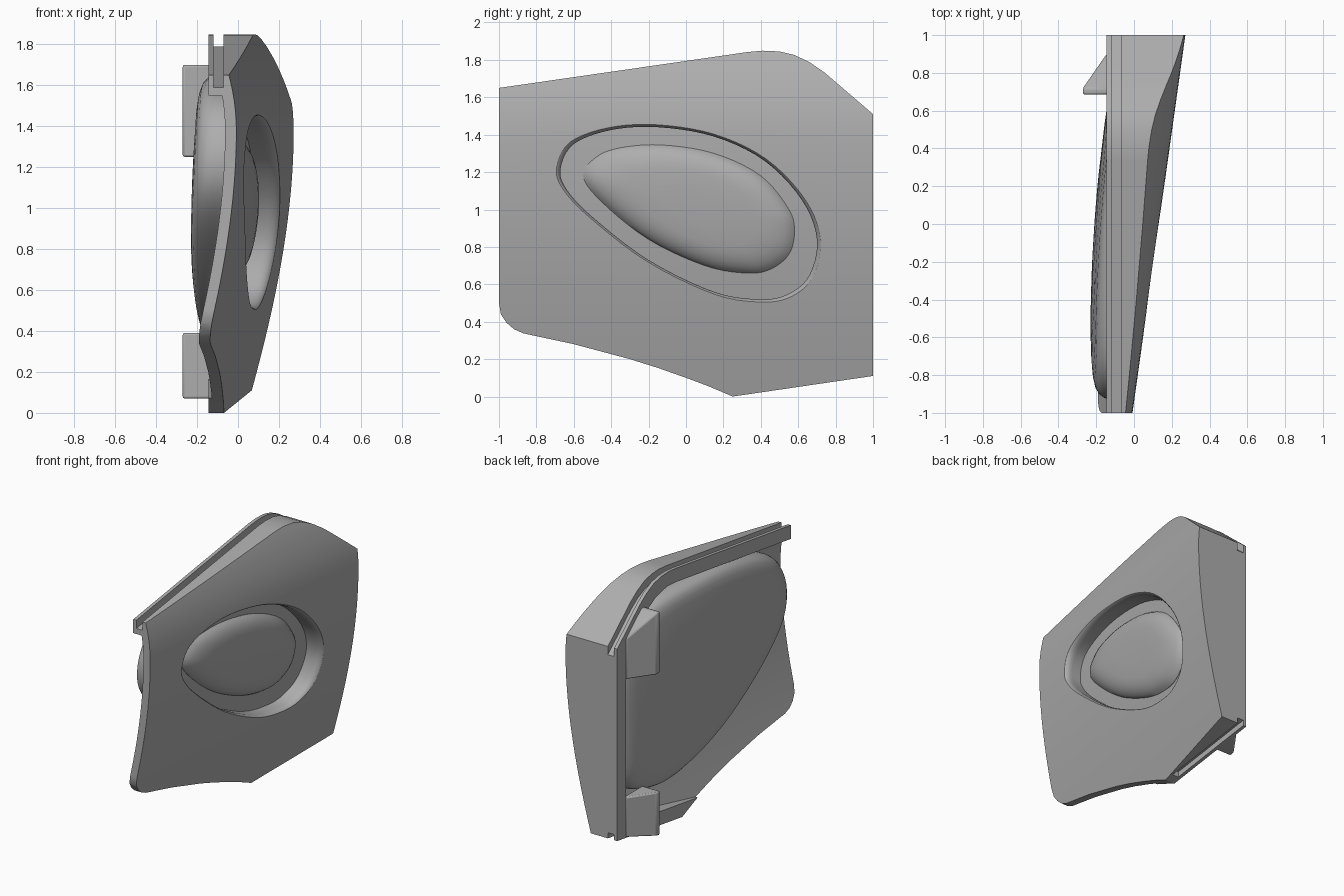
import bpy, bmesh, math
from mathutils import Vector

cube = bpy.data.objects.get("Cube")
if cube:
    bpy.data.objects.remove(cube, do_unlink=True)

grey = bpy.data.materials.new("plain grey")
grey.use_nodes = True
grey.diffuse_color = (0.42, 0.42, 0.42, 1)
grey.node_tree.nodes["Principled BSDF"].inputs["Base Color"].default_value = (0.42, 0.42, 0.42, 1)

INNER = -0.145   # flat mounting plane
SHEET = 0.055    # shell thickness
DEPTH = 0.125    # recess depth


def outer(y, z):
    """Curved outer skin, leaning with y."""
    d = z - 1.38
    drop = 0.5 * d * d if d > 0 else 0.165 * d * d + 0.03 * d ** 3
    return 0.132 - drop + 0.14 * y


def pad_face(y, z):
    """Gently domed face of the inner pad."""
    return -0.21 + 0.07 * y + 0.06 * y * y + 0.06 * (z - 0.8) ** 2


def finish(name, bm):
    bmesh.ops.recalc_face_normals(bm, faces=bm.faces)
    mesh = bpy.data.meshes.new(name)
    bm.to_mesh(mesh)
    bm.free()
    mesh.materials.append(grey)
    obj = bpy.data.objects.new(name, mesh)
    bpy.context.collection.objects.link(obj)
    return obj


def bridge(bm, a, b):
    for i in range(len(a)):
        j = (i + 1) % len(a)
        bm.faces.new((a[i], a[j], b[j], b[i]))


def solid(name, ring_a, ring_b):
    """Closed block between two matching polygons."""
    bm = bmesh.new()
    rings = [[bm.verts.new(p) for p in ring] for ring in (ring_a, ring_b)]
    bridge(bm, *rings)
    for r in rings:
        bm.faces.new(r)
    return finish(name, bm)


def prism(name, pts, x0, x1):
    """Side outline (y, z) extruded along x."""
    return solid(name, *([(x, y, z) for y, z in pts] for x in (x0, x1)))


def slab(name, x0, offset):
    """Block reaching from x0 to the outer skin plus an offset."""
    n = 40
    zs = [-0.1 + 2.1 * i / n for i in range(n + 1)]
    return solid(name, *([(outer(y, z) + offset, y, z) for z in zs]
                         + [(x0, y, zs[-1]), (x0, y, zs[0])] for y in (-1.3, 1.3)))


def smooth_loop(pts, steps=5):
    """Closed smooth curve through the points."""
    out, n = [], len(pts)
    for i in range(n):
        a, b, c, d = (Vector(pts[(i + k) % n]) for k in (-1, 0, 1, 2))
        for s in range(steps):
            t = s / steps
            out.append(0.5 * (2 * b + (c - a) * t + (2 * a - 5 * b + 4 * c - d) * t * t
                              + (3 * b - a - 3 * c + d) * t ** 3))
    return out


def loft(name, loop, surface, rings):
    """Stack scaled copies of a loop on a surface; rings are (scale, offset)."""
    mid = sum(loop, Vector((0, 0))) / len(loop)
    bm = bmesh.new()
    made = []
    for scale, off in rings:
        pts = [mid + (p - mid) * scale for p in loop]
        made.append([bm.verts.new((surface(*p) + off, p.x, p.y)) for p in pts])
    for a, b in zip(made, made[1:]):
        bridge(bm, a, b)
    for ring, (_, off) in ((made[0], rings[0]), (made[-1], rings[-1])):
        tip = bm.verts.new((surface(*mid) + off, mid.x, mid.y))
        for i in range(len(ring)):
            bm.faces.new((ring[i], ring[(i + 1) % len(ring)], tip))
    return finish(name, bm)


def boolean(obj, tool, mode):
    mod = obj.modifiers.new("cut", 'BOOLEAN')
    mod.operation, mod.object, mod.solver = mode, tool, 'EXACT'
    bpy.context.view_layer.objects.active = obj
    bpy.ops.object.modifier_apply(modifier=mod.name)
    bpy.data.objects.remove(tool, do_unlink=True)


# Outline of the panel, split into its edges
top = [(-1, 1.65), (0.33, 1.842), (0.41, 1.849), (0.5, 1.845), (0.58, 1.826),
       (0.66, 1.788), (0.74, 1.733), (1, 1.51)]
bottom = [(1, 0.11), (0.25, 0)]
lower = [(0.12, 0.055), (0, 0.1), (-0.15, 0.153), (-0.3, 0.2), (-0.6, 0.28), (-0.87, 0.338),
         (-0.92, 0.36), (-0.96, 0.395), (-0.99, 0.44), (-1, 0.5)]

# Shell: outline block trimmed by the curved skin, then hollowed from inside
shell = prism("shell_panel", top + bottom + lower, -0.4, 0.6)
boolean(shell, slab("skin", -0.6, 0), 'INTERSECT')
hollow = prism("hollow", [(-1.2, 1.521), (0.33, 1.742), (0.42, 1.748), (0.55, 1.72), (0.68, 1.65),
                          (0.9, 1.46), (0.9, 0.195), (0, 0.063), (-0.3, -0.05), (-1.2, -0.05)],
               -0.5, 0.6)
boolean(hollow, slab("hollow_limit", -0.7, -SHEET), 'INTERSECT')
boolean(shell, hollow, 'DIFFERENCE')
trim = prism("rim_trim", [(-1.2, 1.3), (-1.2, 2), (1.2, 2), (1.2, -0.2), (0, -0.2),
                          (0, 0.07), (0.6, 0.16), (0.6, 1.3)], -0.8, INNER)
boolean(shell, trim, 'DIFFERENCE')

# Grooves running along the top and bottom rims
top_run = [(-1.2, 1.621)] + top[1:-1] + [(1.2, 1.338)]
groove = [(y, z - 0.06) for y, z in top_run] + [(1.2, 2), (-1.2, 2)]
boolean(shell, prism("top_groove", groove, -0.12, -0.07), 'DIFFERENCE')
groove = [(1.2, 0.18), (0.32, 0.05), (0.32, -0.2), (1.2, -0.2)]
boolean(shell, prism("bottom_groove", groove, -0.12, -0.07), 'DIFFERENCE')

# Deep teardrop recess with a softened rim, and the cup that closes it
recess = smooth_loop([(-0.67, 1.22), (-0.6, 1.35), (-0.4, 1.425), (-0.15, 1.44), (0.15, 1.39),
                      (0.42, 1.26), (0.62, 1.05), (0.7, 0.84), (0.66, 0.65), (0.55, 0.55),
                      (0.4, 0.52), (0.15, 0.56), (-0.2, 0.73), (-0.5, 0.96), (-0.64, 1.11)])
cutter = loft("recess_cutter", recess, outer,
              [(1.06, 0.05), (1.035, 0.002), (1.02, -0.005), (1.008, -0.017), (1, -0.035), (1, -0.2)])
boolean(shell, cutter, 'DIFFERENCE')
cup = loft("recess_cup", recess, outer,
           [(0.4, -DEPTH - 0.015), (1.03, -DEPTH - 0.015), (1.03, -0.05), (1, -0.05),
            (1, -DEPTH), (0.8, -DEPTH), (0.4, -DEPTH)])

# Raised teardrop bulge inside the recess
drop = smooth_loop([(-0.55, 1.18), (-0.48, 1.28), (-0.35, 1.33), (-0.13, 1.345), (0.15, 1.3),
                    (0.4, 1.18), (0.55, 1.0), (0.58, 0.88), (0.55, 0.76), (0.45, 0.68),
                    (0.32, 0.66), (0.1, 0.7), (-0.2, 0.84), (-0.45, 1.04)])
bulge = loft("teardrop_bulge", drop, outer,
             [(scale, h - DEPTH) for scale, h in
              ((1, -0.01), (1, 0.002), (0.96, 0.02), (0.9, 0.036), (0.82, 0.049),
               (0.72, 0.058), (0.6, 0.063), (0.3, 0.065))])

# Domed pad on the inner side, dished behind the recess
pad_loop = smooth_loop([(-0.93, 1.22), (-0.8, 0.96), (-0.32, 0.6), (0.12, 0.38), (0.5, 0.3),
                        (0.8, 0.42), (0.88, 0.8), (0.86, 1.3), (0.6, 1.6), (0, 1.66),
                        (-0.5, 1.61), (-0.82, 1.48)])
pad = loft("inner_pad", pad_loop, pad_face,
           [(0.85, 0.04), (0.96, 0.165), (1, 0.165), (1, 0.09), (0.99, 0.055), (0.97, 0.03),
            (0.94, 0.014), (0.89, 0.004), (0.82, 0), (0.6, 0), (0.3, 0)])

# Two wedge shaped clips, trimmed to stay inside the outline
clips = []
for name, z0, z1 in (("upper_clip", 1.25, 1.7), ("lower_clip", 0.07, 0.39)):
    plan = [(-0.27, 0.685), (-0.27, 0.72), (-0.145, 0.9), (-0.125, 0.9), (-0.125, 0.685)]
    clip = solid(name, *([(x, y, z) for x, y in plan] for z in (z0, z1)))
    boolean(clip, prism("clip_limit", [(0.6, 1.8), (0.72, 1.7), (1, 1.46), (1, 0.115), (0.6, 0.056)],
                        -0.4, 0.1), 'INTERSECT')
    bevel = clip.modifiers.new("soft edges", 'BEVEL')
    bevel.width, bevel.segments = 0.012, 2
    clips.append(clip)

# Smooth shading with crisp edges
bpy.ops.object.select_all(action='DESELECT')
for obj in [shell, cup, bulge, pad] + clips:
    obj.select_set(True)
bpy.context.view_layer.objects.active = shell
bpy.ops.object.shade_smooth_by_angle(angle=math.radians(30))
even = shell.modifiers.new("even shading", 'WEIGHTED_NORMAL')
even.keep_sharp = True
